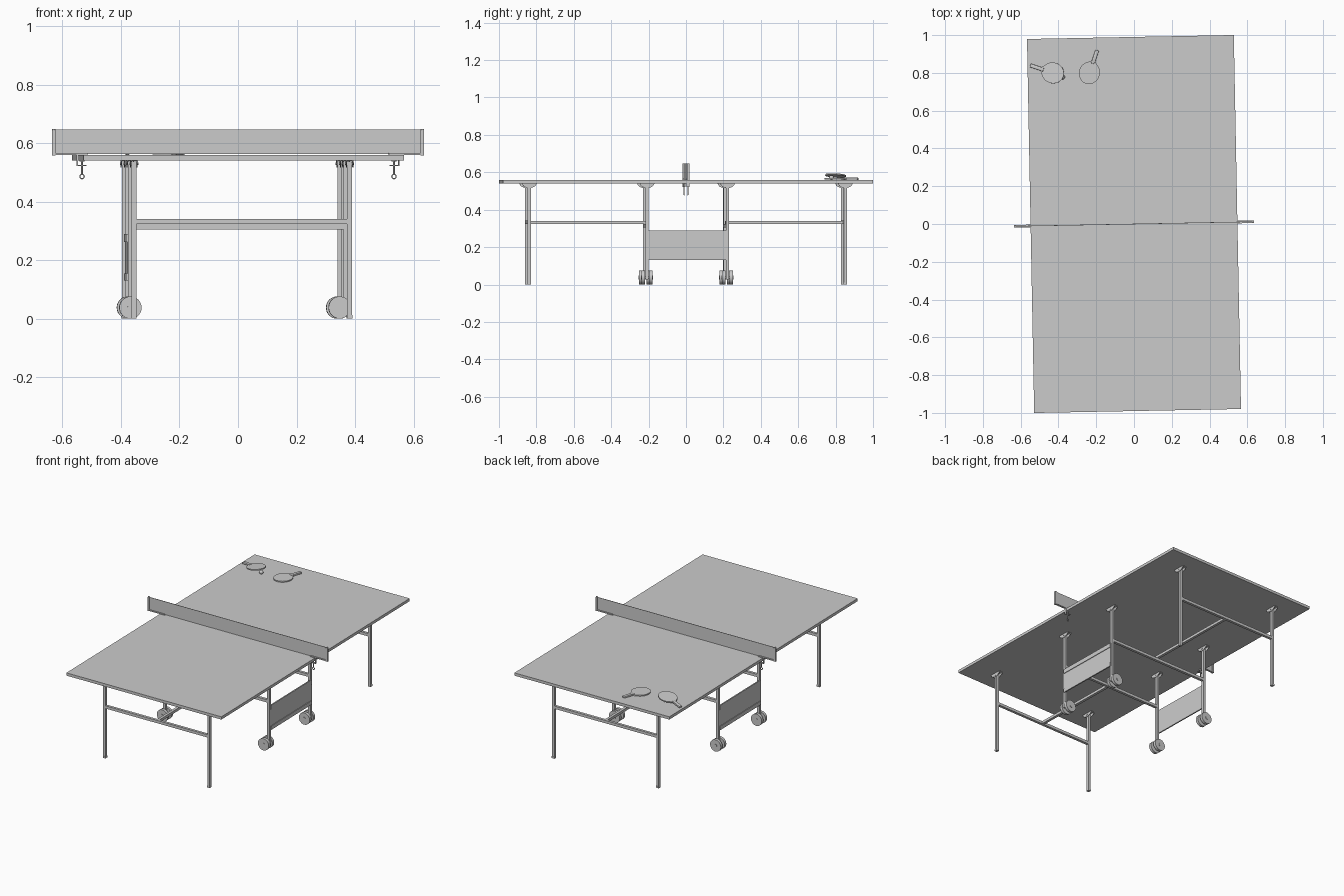
import bpy, bmesh, math
from mathutils import Matrix, Vector

if "Cube" in bpy.data.objects:
    bpy.data.objects.remove(bpy.data.objects["Cube"])

TURN = Matrix.Rotation(math.radians(1.1), 4, 'Z')   # whole table sits slightly turned
TOP = 0.559
UNDER = 0.541


def finish(name, bm, matrix=TURN, smooth=False):
    bmesh.ops.transform(bm, matrix=matrix, verts=bm.verts)
    bmesh.ops.recalc_face_normals(bm, faces=bm.faces)
    mesh = bpy.data.meshes.new(name)
    bm.to_mesh(mesh)
    bm.free()
    ob = bpy.data.objects.new(name, mesh)
    bpy.context.collection.objects.link(ob)
    if smooth:
        bpy.ops.object.select_all(action='DESELECT')
        ob.select_set(True)
        bpy.context.view_layer.objects.active = ob
        bpy.ops.object.shade_smooth_by_angle(angle=math.radians(35))
    return ob


def add_box(bm, x, y, z):
    """Box given by (min, max) on each axis."""
    x, y, z = sorted(x), sorted(y), sorted(z)
    size = [b - a for a, b in (x, y, z)]
    mid = [(a + b) / 2 for a, b in (x, y, z)]
    m = Matrix.Translation(mid) @ Matrix.Diagonal((*size, 1))
    return bmesh.ops.create_cube(bm, size=1, matrix=m)['verts']


def add_cyl(bm, centre, radius, depth, axis='Z', seg=24):
    rot = {'Z': Matrix(), 'Y': Matrix.Rotation(math.pi / 2, 4, 'X'),
           'X': Matrix.Rotation(math.pi / 2, 4, 'Y')}[axis].to_4x4()
    bmesh.ops.create_cone(bm, cap_ends=True, segments=seg, radius1=radius, radius2=radius,
                          depth=depth, matrix=Matrix.Translation(centre) @ rot)


def add_prism(bm, points, direction):
    """Extrude a closed outline along a direction."""
    face = bm.faces.new([bm.verts.new(p) for p in points])
    ext = bmesh.ops.extrude_face_region(bm, geom=[face])['geom']
    bmesh.ops.translate(bm, vec=direction, verts=[g for g in ext if isinstance(g, bmesh.types.BMVert)])
    # the starting face stays as the other cap
    if not face.is_valid:
        return
    face.normal_update()


def box(name, x, y, z):
    bm = bmesh.new()
    add_box(bm, x, y, z)
    return finish(name, bm)


# table top
box("table_top", (-.5475, .5475), (-.99, .99), (UNDER, TOP))

LEG_X = {'left': -.372, 'right': .365}
WHEEL_X = {'left': -.372, 'right': .343}
H = .0085                                           # half the tube width

for end, sy in (('front', -1), ('back', 1)):
    for side, lx in LEG_X.items():
        # legs with end caps, and wheeled inner legs
        for kind, ly, low in (('outer', sy * .845, 0), ('inner', sy * .215, .03)):
            bm = bmesh.new()
            add_box(bm, (lx - H, lx + H), (ly - H, ly + H), (low, UNDER - .004))
            if kind == 'outer':
                add_box(bm, (lx - .0095, lx + .0095), (ly - .0095, ly + .0095), (0, .012))
            finish(f"{end}_{side}_{kind}_leg", bm)

            # half-round hinge plates under the top
            bm = bmesh.new()
            arc = [(.038 * math.cos(t), -.024 * math.sin(t))
                   for t in (math.pi * i / 10 for i in range(11))]
            for px in (lx - .0125, lx + .0095):
                add_prism(bm, [(px, ly + a, UNDER - .001 + b) for a, b in arc], (.003, 0, 0))
            add_box(bm, (lx - .0125, lx + .0125), (ly - .038, ly + .038), (UNDER - .003, UNDER))
            add_cyl(bm, (lx, ly, .529), .004, .03, 'X', 8)
            finish(f"{end}_{side}_{kind}_hinge", bm)

        # twin wheels
        ly, wx = sy * .215, WHEEL_X[side]
        bm = bmesh.new()
        for off in (-.02, .02):
            add_cyl(bm, (wx, ly + off, .038), .038, .018, 'Y', 32)
            add_cyl(bm, (wx, ly + off * 1.5, .038), .010, .003, 'Y', 16)
        finish(f"{end}_{side}_wheels", bm, smooth=True)
        bm = bmesh.new()
        add_cyl(bm, (wx, ly, .038), .006, .058, 'Y', 12)
        add_box(bm, (wx - .008, lx + H), (ly - .0075, ly + .0075), (.028, .05))
        finish(f"{end}_{side}_axle", bm)

    # cross rails and central spine
    lx, rx = LEG_X['left'], LEG_X['right']
    yo, yi = sy * .845, sy * .215
    box(f"{end}_outer_rail", (lx, rx), (yo - H, yo + H), (.323, .341))
    box(f"{end}_inner_rail", (lx, rx), (yi - H, yi + H), (.305, .323))
    box(f"{end}_spine_rail", (-H, H), (sy * .21, sy * .845), (.3235, .3405))

# side panels with folded top and bottom edges
for side, s in (('left', -1), ('right', 1)):
    lx = LEG_X[side]
    bm = bmesh.new()
    add_box(bm, (lx + s * .006, lx + s * .010), (-.215, .215), (.13, .29))
    for z in ((.262, .29), (.13, .155)):
        add_box(bm, (lx + s * .006, lx + s * .014), (-.215, .215), z)
    finish(f"{side}_side_panel", bm)

# net and its posts
box("net", (-.625, .625), (-.0015, .0015), (.562, .646))
for side, s in (('left', -1), ('right', 1)):
    bm = bmesh.new()
    add_box(bm, (s * .624, s * .636), (-.007, .007), (.557, .645))
    add_cyl(bm, (s * .630, 0, .646), .006, .004, 'Z', 12)
    add_box(bm, (s * .515, s * .628), (-.007, .007), (TOP, .566))
    finish(f"{side}_net_post", bm)
    # clamp below the table edge
    bm = bmesh.new()
    add_box(bm, (s * .5475, s * .5515), (-.007, .007), (.521, .566))
    add_box(bm, (s * .518, s * .5515), (-.007, .007), (.521, .525))
    add_cyl(bm, (s * .533, 0, .516), .003, .046, 'Z', 10)
    add_cyl(bm, (s * .533, 0, .539), .008, .004, 'Z', 16)
    finish(f"{side}_net_clamp", bm, smooth=True)
    bpy.ops.mesh.primitive_torus_add(
        major_radius=.0075, minor_radius=.002, major_segments=20, minor_segments=8,
        location=TURN @ Vector((s * .533, 0, .4855)), rotation=(math.pi / 2, 0, 0))
    bpy.context.object.name = f"{side}_clamp_ring"
    bpy.ops.object.shade_smooth_by_angle()


# bats: round blade, tapered neck, boxy handle pointing along local +x
def bat(name, pos, angle, tilt):
    m = (Matrix.Translation(pos) @ Matrix.Rotation(math.radians(angle), 4, 'Z')
         @ Matrix.Rotation(tilt, 4, 'Y'))
    bm = bmesh.new()
    a0 = math.radians(28)
    n = 30
    outline = [(.06 * math.cos(t), .055 * math.sin(t))
               for t in (a0 + (2 * math.pi - 2 * a0) * i / n for i in range(n + 1))]
    outline += [(.066, -.010), (.066, .010)]
    add_prism(bm, [(x, y, -.0035) for x, y in outline], (0, 0, .007))
    finish(name + "_blade", bm, m, True)
    bm = bmesh.new()
    add_box(bm, (.052, .127), (-.010, .010), (-.006, .006))
    bmesh.ops.bevel(bm, geom=bm.edges[:], offset=.003, segments=2, affect='EDGES', profile=.5)
    finish(name + "_handle", bm, m, True)


bat("resting_bat", (-.43, .80, .583), 161.5, .14)
bat("flat_bat", (-.236, .80, .565), 71, 0)

# ball under the tilted bat
bm = bmesh.new()
bmesh.ops.create_uvsphere(bm, u_segments=20, v_segments=12, radius=.0125)
finish("ball", bm, Matrix.Translation((-.378, .778, TOP + .0125)), True)
